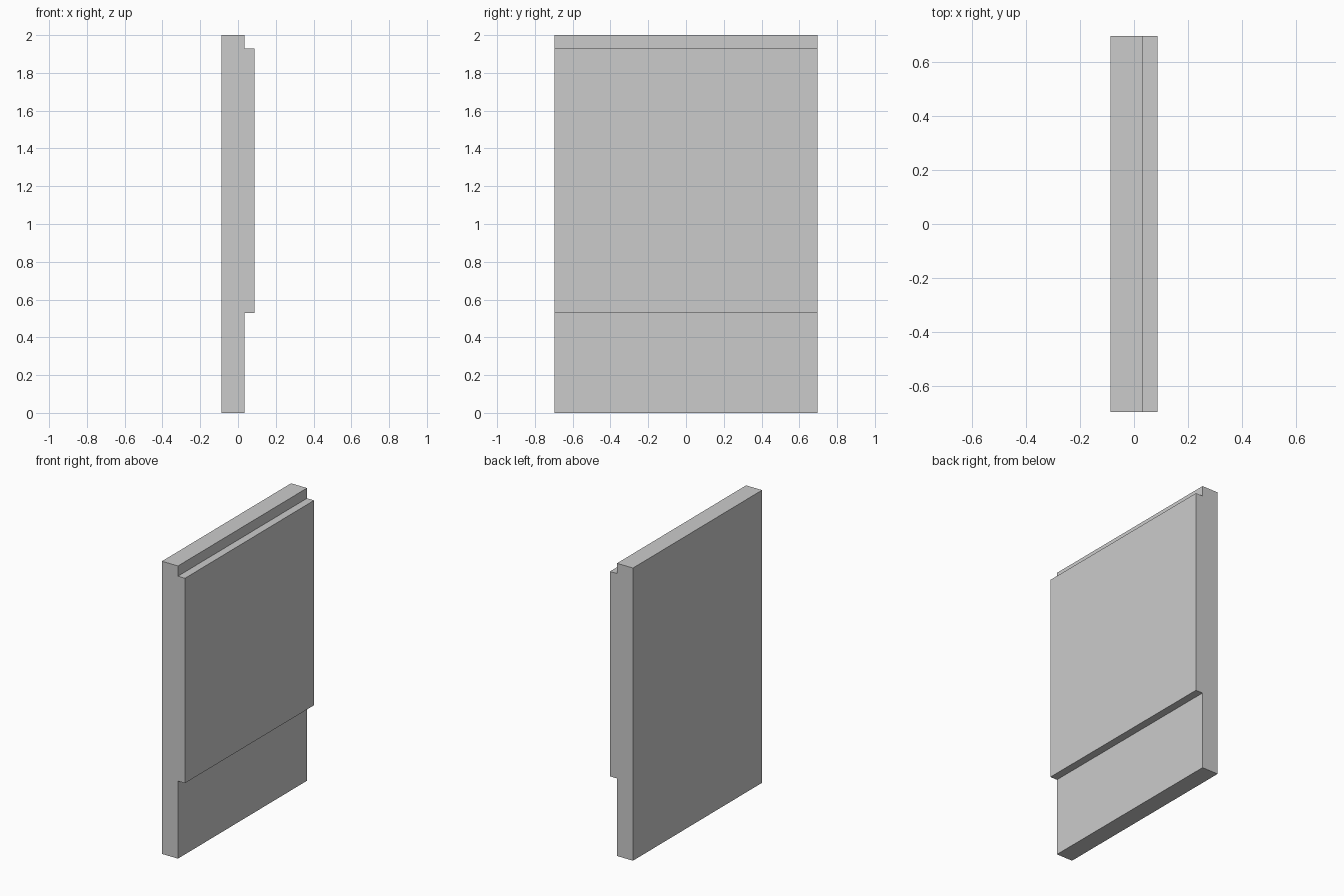
import bpy, bmesh
from mathutils import Vector

if "Cube" in bpy.data.objects:
    bpy.data.objects.remove(bpy.data.objects["Cube"])

HALF_WIDTH = 0.697
BACK, STEP, FRONT = -0.087, 0.034, 0.087

# Stepped side profile (x, z): slab with a raised panel on the +x side
profile = [
    (BACK, 0), (STEP, 0), (STEP, 0.53), (FRONT, 0.53),
    (FRONT, 1.93), (STEP, 1.93), (STEP, 2), (BACK, 2),
]

# Extrude the profile across the full width
bm = bmesh.new()
face = bm.faces.new([bm.verts.new((x, -HALF_WIDTH, z)) for x, z in profile])
result = bmesh.ops.extrude_face_region(bm, geom=[face])
moved = [v for v in result["geom"] if isinstance(v, bmesh.types.BMVert)]
bmesh.ops.translate(bm, verts=moved, vec=Vector((0, 2 * HALF_WIDTH, 0)))
bmesh.ops.recalc_face_normals(bm, faces=bm.faces)

mesh = bpy.data.meshes.new("stepped_panel")
bm.to_mesh(mesh)
bm.free()
panel = bpy.data.objects.new("stepped_panel", mesh)
bpy.context.collection.objects.link(panel)
